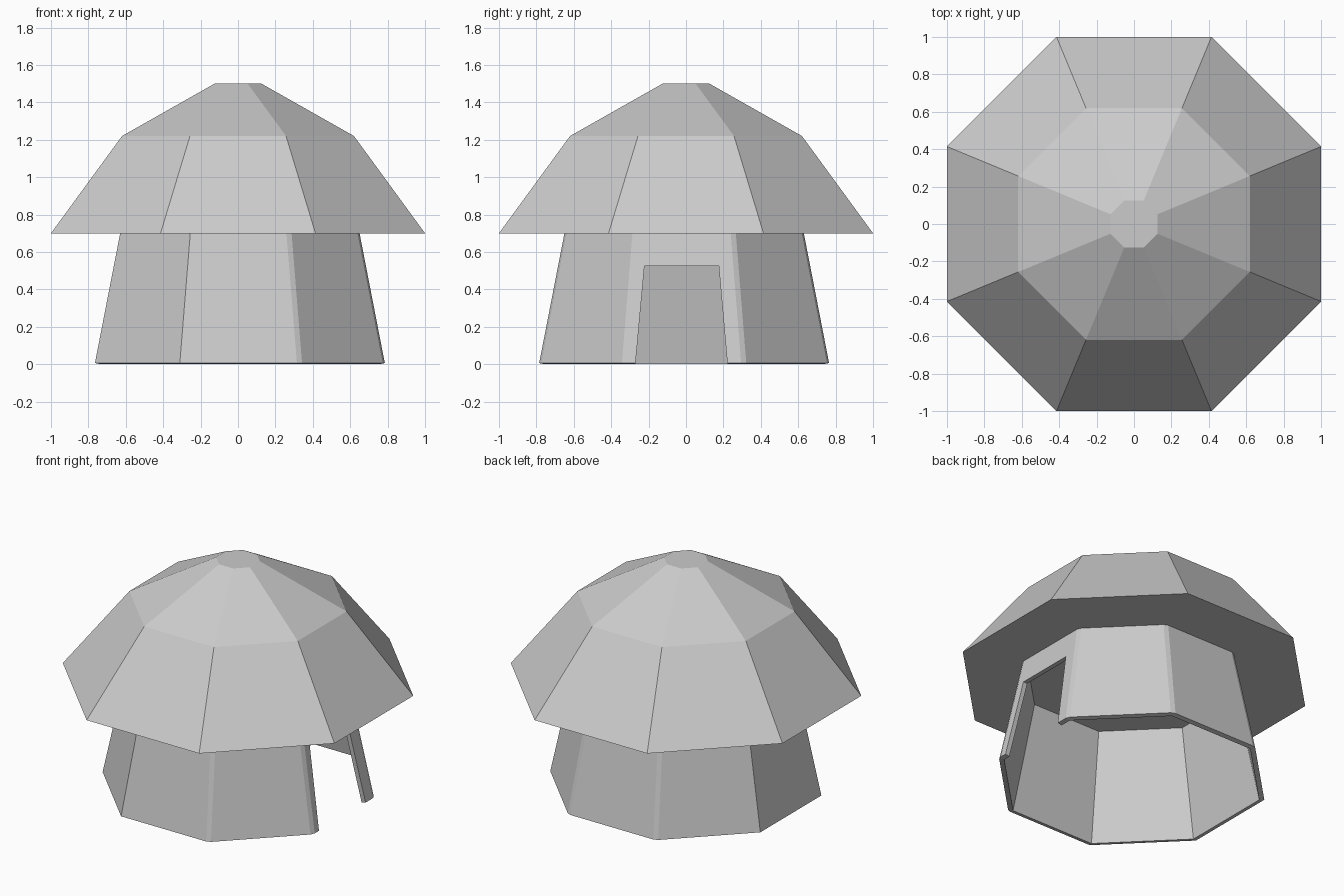
import bpy, bmesh, math

if "Cube" in bpy.data.objects:
    bpy.data.objects.remove(bpy.data.objects["Cube"])

SIDES = 8


def finish(name, bm):
    bmesh.ops.recalc_face_normals(bm, faces=bm.faces[:])
    me = bpy.data.meshes.new(name)
    bm.to_mesh(me)
    bm.free()
    ob = bpy.data.objects.new(name, me)
    bpy.context.collection.objects.link(ob)
    return ob


def rings(bm, profile, cx=0.0, cy=0.0):
    """One octagon of vertices for each (flat-to-centre distance, z)."""
    out = []
    for apothem, z in profile:
        r = apothem / math.cos(math.pi / SIDES)
        out.append([bm.verts.new((cx + r * math.cos(a), cy + r * math.sin(a), z))
                    for a in (math.radians(22.5 + 45 * i) for i in range(SIDES))])
    return out


def skin(bm, a, b):
    for i in range(SIDES):
        j = (i + 1) % SIDES
        bm.faces.new((a[i], a[j], b[j], b[i]))


# Roof: two-pitch octagonal cap, flat underneath
bm = bmesh.new()
rs = rings(bm, [(1.0, 0.70), (0.62, 1.22), (0.125, 1.50)])
for a, b in zip(rs, rs[1:]):
    skin(bm, a, b)
bm.faces.new(rs[0])
bm.faces.new(rs[-1])
finish("roof", bm)

# Walls: thin tapered octagonal shell, open at the bottom
bm = bmesh.new()
rs = rings(bm, [(0.775, 0.006), (0.64, 0.70), (0.61, 0.70), (0.745, 0.0)], 0.01, -0.01)
for k in range(4):
    skin(bm, rs[k], rs[(k + 1) % 4])
# Narrow chamfers on some outside corners
corners = [bm.edges.get((rs[0][i], rs[1][i])) for i in (0, 1, 2, 6, 7)]
bmesh.ops.bevel(bm, geom=corners, offset=0.016, offset_type='OFFSET',
                segments=1, profile=0.5, affect='EDGES')
walls = finish("walls", bm)

# Doorway: tapered opening in the +x wall
bm = bmesh.new()
door = [(-0.272, -0.02), (0.223, -0.02), (0.175, 0.525), (-0.222, 0.525)]
near = [bm.verts.new((0.5, y, z)) for y, z in door]
far = [bm.verts.new((1.0, y, z)) for y, z in door]
bm.faces.new(near)
bm.faces.new(far)
for i in range(4):
    j = (i + 1) % 4
    bm.faces.new((near[i], near[j], far[j], far[i]))
cutter = finish("doorway_cutter", bm)
cutter.hide_render = True

mod = walls.modifiers.new("doorway", 'BOOLEAN')
mod.operation = 'DIFFERENCE'
mod.solver = 'EXACT'
mod.object = cutter
bpy.context.view_layer.objects.active = walls
bpy.ops.object.modifier_apply(modifier=mod.name)
bpy.data.objects.remove(cutter)
